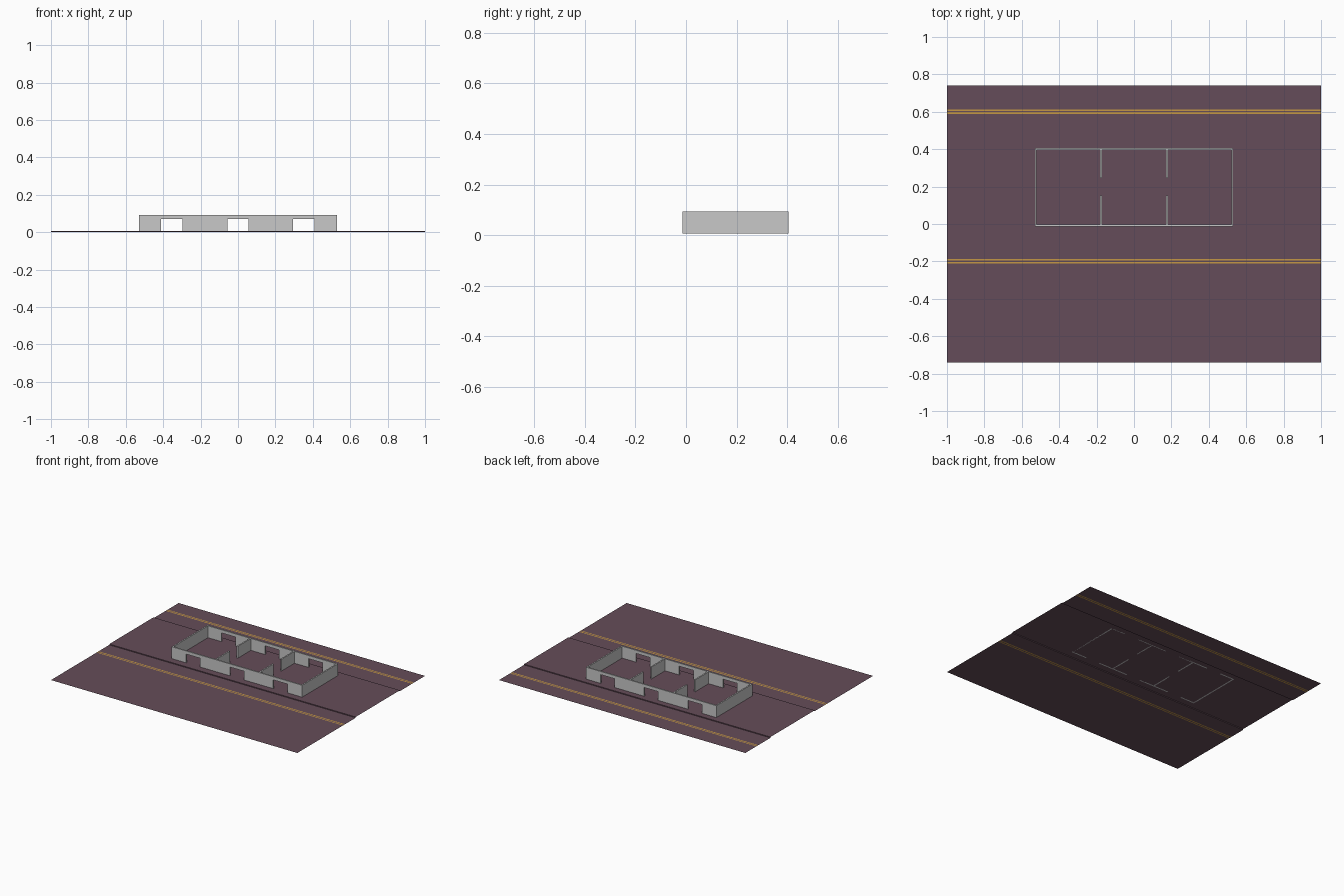
import bpy, bmesh

if "Cube" in bpy.data.objects:
    bpy.data.objects.remove(bpy.data.objects["Cube"])

def material(name, rgb):
    m = bpy.data.materials.new(name)
    m.diffuse_color = (*rgb, 1)
    m.use_nodes = True
    m.node_tree.nodes["Principled BSDF"].inputs["Base Color"].default_value = m.diffuse_color
    return m

PAVING = material("plum paving", (0.13, 0.073, 0.10))
PAINT = material("yellow road paint", (0.56, 0.31, 0.06))
WALL = material("light grey wall", (0.58, 0.58, 0.58))

def finish(name, bm, mats):
    me = bpy.data.meshes.new(name)
    bm.to_mesh(me)
    bm.free()
    for m in mats:
        me.materials.append(m)
    ob = bpy.data.objects.new(name, me)
    bpy.context.collection.objects.link(ob)
    return ob

STEP, TOP = 0.006, 0.093      # kerb height, wall top
X, Y0, Y1, T = 0.53, -0.013, 0.405, 0.01

# Ground sheet: a y-z profile swept along x, with the raised strip and
# double road lines cut into it (third value: 1 = paint up to the next point)
profile = [(-0.74, 0, 0),
           (-0.212, 0, 1), (-0.204, 0, 0), (-0.196, 0, 1), (-0.187, 0, 0),
           (-0.064, 0, 0), (-0.064, STEP, 0), (0.449, STEP, 0), (0.449, 0, 0),
           (0.589, 0, 1), (0.598, 0, 0), (0.605, 0, 1), (0.613, 0, 0),
           (0.74, 0, 0)]
bm = bmesh.new()
rows = [[bm.verts.new((x, y, z)) for x in (-1, 1)] for y, z, _ in profile]
for a, b, p in zip(rows, rows[1:], profile):
    bm.faces.new((a[0], a[1], b[1], b[0])).material_index = p[2]
finish("ground", bm, [PAVING, PAINT])

# Long walls: outline with three doorways, extruded to thickness
def door_wall(name, y):
    pts = [(-X, TOP), (-X, STEP)]
    for c in (-0.355, 0, 0.352):
        l, r = c - 0.057, c + 0.057
        pts += [(l, STEP), (l, 0.07), (r, 0.07), (r, STEP)]
    pts += [(X, STEP), (X, TOP)]
    bm = bmesh.new()
    f = bm.faces.new([bm.verts.new((x, y, z)) for x, z in pts])
    ext = bmesh.ops.extrude_face_region(bm, geom=[f])
    moved = [v for v in ext["geom"] if isinstance(v, bmesh.types.BMVert)]
    bmesh.ops.translate(bm, verts=moved, vec=(0, T, 0))
    bmesh.ops.recalc_face_normals(bm, faces=bm.faces)
    finish(name, bm, [WALL])

door_wall("front_wall", Y0)
door_wall("back_wall", Y1 - T)

# Plain cross walls
def cross_wall(name, x, y0, y1):
    bm = bmesh.new()
    bmesh.ops.create_cube(bm, size=1)
    bmesh.ops.scale(bm, verts=bm.verts, vec=(T, y1 - y0, TOP - STEP))
    bmesh.ops.translate(bm, verts=bm.verts,
                        vec=(x, (y0 + y1) / 2, (TOP + STEP) / 2))
    finish(name, bm, [WALL])

for side, s in (("left", -1), ("right", 1)):
    cross_wall(side + "_end_wall", s * (X - T / 2), Y0 + T, Y1 - T)
    # Partitions leave an open passage in the middle
    cross_wall(side + "_front_partition", s * 0.177, Y0 + T, 0.153)
    cross_wall(side + "_back_partition", s * 0.177, 0.245, Y1 - T)
